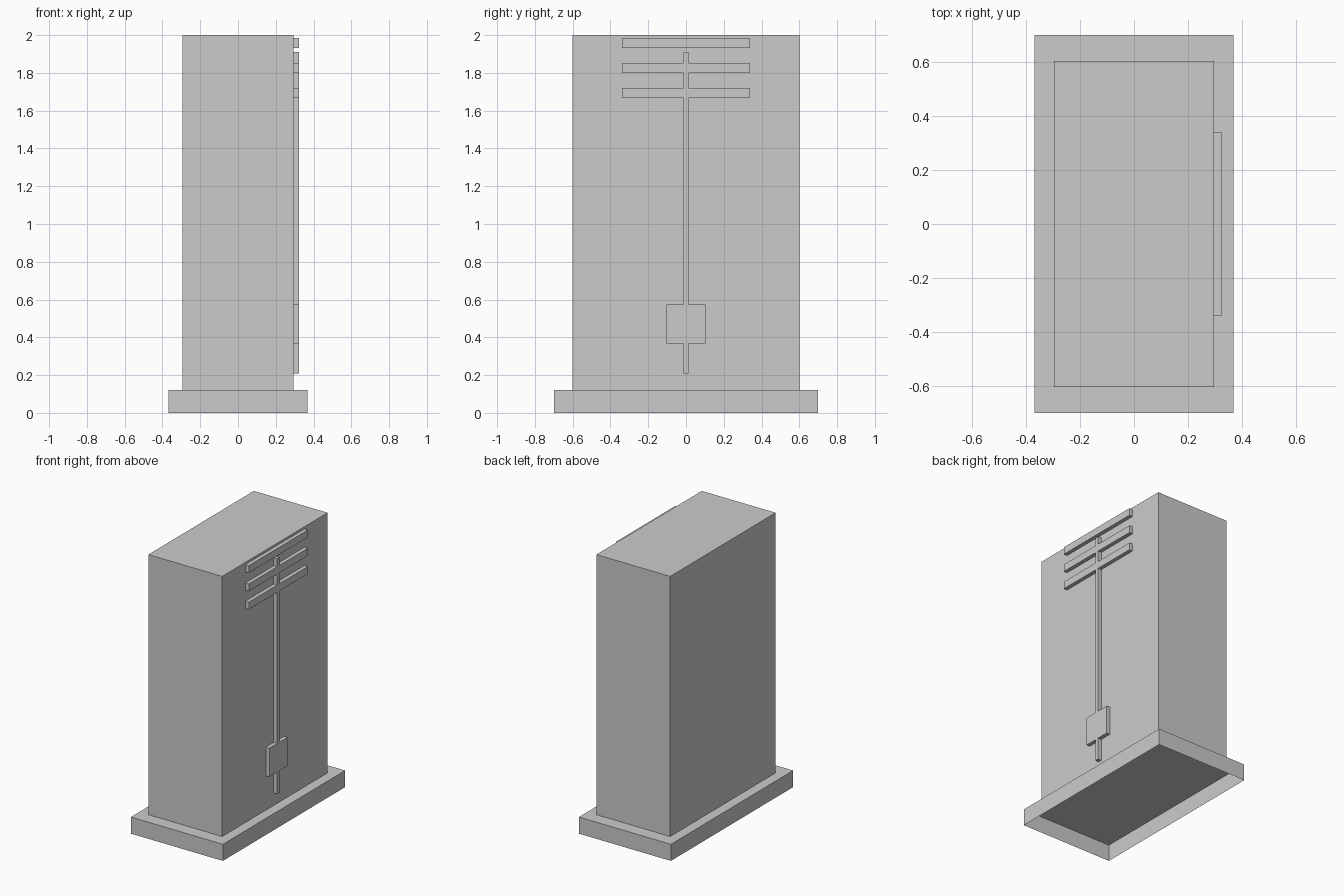
import bpy
import bmesh

default_cube = bpy.data.objects.get("Cube")
if default_cube:
    bpy.data.objects.remove(default_cube, do_unlink=True)

grey = bpy.data.materials.new("plain grey")
colour = (0.6, 0.6, 0.6, 1)
grey.diffuse_color = colour
grey.use_nodes = True
grey.node_tree.nodes["Principled BSDF"].inputs["Base Color"].default_value = colour


def extrude_outline(name, outline, offset):
    """Extrude a closed outline by an offset, leaving the starting side open."""
    bm = bmesh.new()
    start = [bm.verts.new(p) for p in outline]
    end = [bm.verts.new([a + b for a, b in zip(p, offset)]) for p in outline]
    bm.faces.new(end)
    for i in range(len(start)):
        j = (i + 1) % len(start)
        bm.faces.new((start[i], start[j], end[j], end[i]))
    bmesh.ops.recalc_face_normals(bm, faces=bm.faces)
    # Keep the cap facing outwards
    bm.faces.ensure_lookup_table()
    cap = bm.faces[0]
    if sum(n * d for n, d in zip(cap.normal, offset)) < 0:
        bmesh.ops.reverse_faces(bm, faces=bm.faces)
    mesh = bpy.data.meshes.new(name)
    bm.to_mesh(mesh)
    bm.free()
    mesh.materials.append(grey)
    obj = bpy.data.objects.new(name, mesh)
    bpy.context.collection.objects.link(obj)
    return obj


def open_box(name, half_x, half_y, bottom, top):
    corners = [(sx * half_x, sy * half_y, bottom)
               for sx, sy in ((-1, -1), (1, -1), (1, 1), (-1, 1))]
    return extrude_outline(name, corners, (0, 0, top - bottom))


def side_relief(name, half_outline):
    """Mirror a (y, z) half outline and raise it from the side wall."""
    full = half_outline + [(-y, z) for y, z in reversed(half_outline)]
    return extrude_outline(name, [(WALL, y, z) for y, z in full], (RELIEF, 0, 0))


WALL, RELIEF = 0.295, 0.028
BASE_TOP = 0.12
STEM, BAR, BAR_HEIGHT, PLATE = 0.014, 0.338, 0.053, 0.104

# Hollow plinth and upright slab
open_box("base_plinth", 0.368, 0.698, 0, BASE_TOP)
open_box("main_body", WALL, 0.602, BASE_TOP, 2)

# Separate top bar
side_relief("top_bar", [(BAR, 1.931), (BAR, 1.931 + BAR_HEIGHT)])

# Stem joined to the square plate and the two lower bars
profile = [(STEM, 0.209)]
for bottom, top, width in ((0.368, 0.575, PLATE),
                           (1.667, 1.667 + BAR_HEIGHT, BAR),
                           (1.799, 1.799 + BAR_HEIGHT, BAR)):
    profile += [(STEM, bottom), (width, bottom), (width, top), (STEM, top)]
profile.append((STEM, 1.911))
side_relief("stem_with_plate_and_bars", profile)
